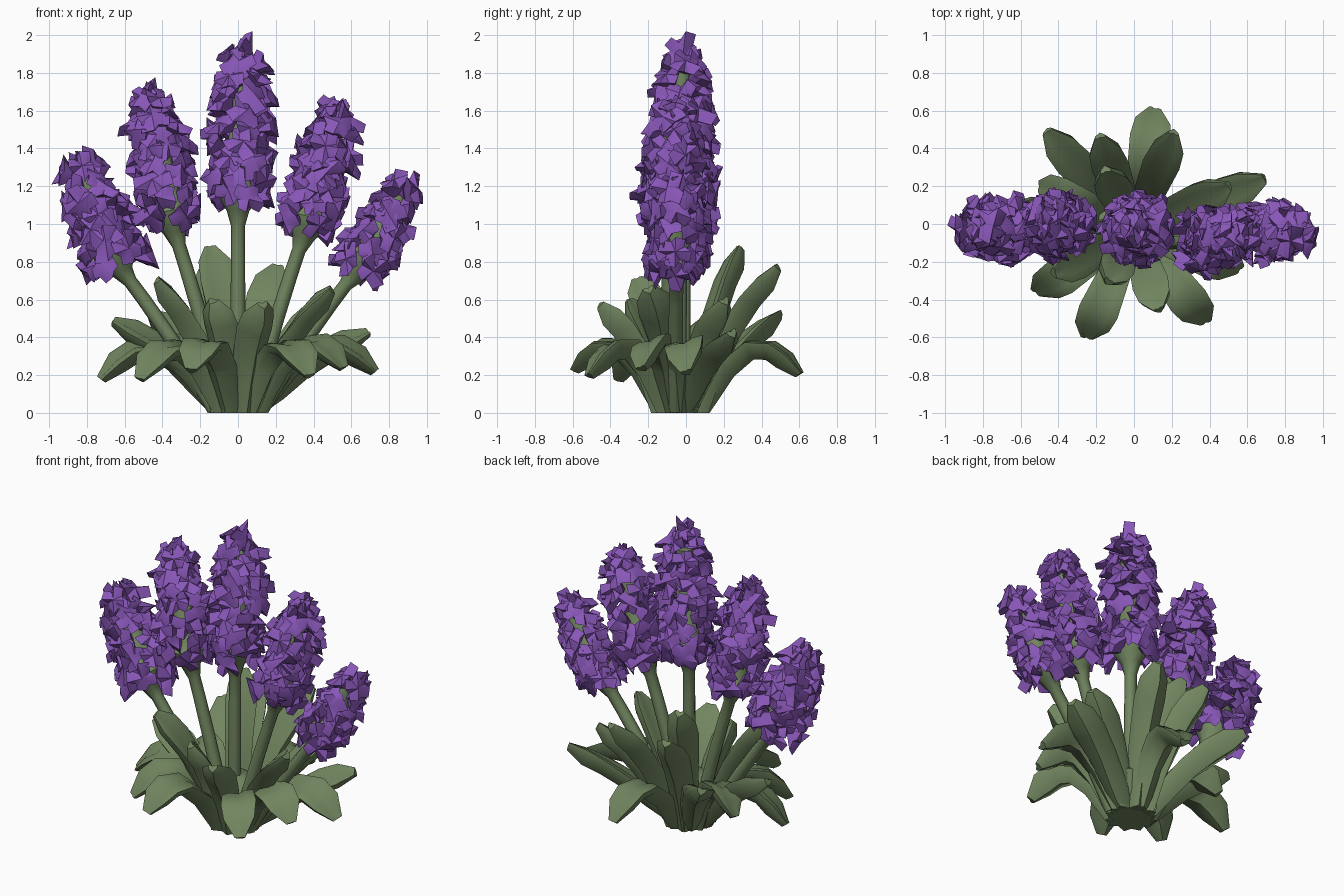
import bpy, bmesh, math, random
from mathutils import Matrix, Vector

random.seed(11)
if "Cube" in bpy.data.objects:
    bpy.data.objects.remove(bpy.data.objects["Cube"])


def material(name, rgb):
    m = bpy.data.materials.new(name)
    m.use_nodes = True
    m.diffuse_color = (*rgb, 1)
    m.node_tree.nodes["Principled BSDF"].inputs["Base Color"].default_value = (*rgb, 1)
    return m


GREEN = material("leaf green", (0.165, 0.235, 0.115))
PURPLE = material("blossom purple", (0.25, 0.095, 0.48))


def finish(bm, name, mat, angle):
    bmesh.ops.recalc_face_normals(bm, faces=bm.faces)
    mesh = bpy.data.meshes.new(name)
    bm.to_mesh(mesh)
    bm.free()
    mesh.materials.append(mat)
    ob = bpy.data.objects.new(name, mesh)
    bpy.context.collection.objects.link(ob)
    bpy.ops.object.select_all(action="DESELECT")
    ob.select_set(True)
    bpy.context.view_layer.objects.active = ob
    bpy.ops.object.shade_smooth_by_angle(angle=math.radians(angle))


def skin(bm, rings):
    """Bridge equal rings of points into a closed tube that stays above ground."""
    loops = [[bm.verts.new((p.x, p.y, max(p.z, 0))) for p in ring] for ring in rings]
    n = len(loops[0])
    for a, b in zip(loops, loops[1:]):
        for i in range(n):
            j = (i + 1) % n
            bm.faces.new((a[i], a[j], b[j], b[i]))
    bm.faces.new(loops[0][::-1])
    bm.faces.new(loops[-1])


def frame(d):
    """Two directions square to d."""
    u = d.cross(Vector((0, 1, 0.01))).normalized()
    return u, d.cross(u).normalized()


def circle(c, d, r, n):
    u, v = frame(d)
    return [c + r * (u * math.cos(a) + v * math.sin(a))
            for a in (math.tau * i / n for i in range(n))]


def bezier(a, b, c, t):
    return a * (1 - t) ** 2 + b * 2 * t * (1 - t) + c * t * t


UP = Vector((0, 0, 1))
CENTRE = Vector((0, -0.03, 0))

# Root crown where all leaves join, wider from side to side
bm = bmesh.new()
skin(bm, [[CENTRE + Vector((rx * math.cos(a), ry * math.sin(a), z))
           for a in (math.tau * i / 12 for i in range(12))]
          for z, rx, ry in ((0, 0.13, 0.11), (0.1, 0.2, 0.15), (0.22, 0.27, 0.19), (0.34, 0.1, 0.08))])
finish(bm, "root_crown", GREEN, 50)

# Leaves: half width along the length, and a keeled cross-section (side, depth)
WIDTHS = ((0, 0.06), (0.25, 0.075), (0.5, 0.088), (0.72, 0.1), (0.87, 0.088), (1, 0.03))
SECTION = ((-1, 0.015), (-0.5, 0.02), (0, 0.005), (0.5, 0.02), (1, 0.015),
           (0.85, -0.03), (0, -0.085), (-0.85, -0.03))


def leaf(name, tip, lift, reach, scale=1.0):
    tip = Vector(tip)
    out = Vector((tip.x, tip.y - CENTRE.y, 0))
    start = CENTRE + out.normalized() * 0.08
    bend = CENTRE + out * reach + UP * lift
    roll = 0.5 * out.x / out.length
    bm = bmesh.new()
    rings = []
    for t, w in WIDTHS:
        p = bezier(start, bend, tip, t)
        d = (bezier(start, bend, tip, t + 0.01) - bezier(start, bend, tip, t - 0.01)).normalized()
        side = Matrix.Rotation(roll * t, 3, d) @ UP.cross(out).normalized()
        normal = d.cross(side).normalized()
        thick = 1.0 if t < 0.95 else 0.45
        rings.append([p + side * s * w * scale + normal * n * thick for s, n in SECTION])
    skin(bm, rings)
    finish(bm, name, GREEN, 50)


ERECT = ((-0.15, 0.28, 0.88), (-0.18, 0.46, 0.76), (0.21, 0.48, 0.78),
         (-0.42, -0.26, 0.71), (0.13, -0.45, 0.58), (0.49, -0.2, 0.66),
         (-0.46, 0.49, 0.53), (0.69, 0.24, 0.43), (0.5, 0.2, 0.6),
         (-0.66, 0.08, 0.49), (-0.13, -0.3, 0.6))
DROOPING = ((0.11, 0.61, 0.21), (-0.25, -0.6, 0.23), (0.38, -0.52, 0.2),
            (-0.52, -0.36, 0.18), (-0.73, -0.02, 0.18), (0.73, 0.0, 0.22),
            (0.56, -0.24, 0.24), (-0.5, 0.2, 0.25))
for i, tip in enumerate(ERECT):
    leaf(f"upright_leaf_{i + 1}", tip, tip[2] * 0.68, 0.42)
for i, tip in enumerate(DROOPING):
    leaf(f"drooping_leaf_{i + 1}", tip, 0.62, 0.56, 1.08)


def floret(bm, c, d, size):
    """Chunky blossom with four uneven blunt petals opening along d."""
    u, v = frame(d)
    turn = random.uniform(0, math.tau)
    rim = []
    for i in range(4):
        reach = size * random.uniform(0.8, 1.2)
        height = size * random.uniform(-0.1, 0.6)
        for step, r, h in ((-0.2, reach, height), (0.22, reach * 0.9, height + size * 0.15),
                           (0.5, size * 0.62, size * 0.2)):
            a = turn + math.tau * (i + step) / 4
            rim.append(bm.verts.new(c + r * (u * math.cos(a) + v * math.sin(a)) + d * h))
    back = bm.verts.new(c - d * size * 0.8)
    front = bm.verts.new(c + d * size * 0.5)
    for a, b in zip(rim, rim[1:] + rim[:1]):
        bm.faces.new((a, b, front))
        bm.faces.new((b, a, back))


def flower(name, base, top, radius):
    base, top = Vector(base), Vector(top)
    axis = (top - base).normalized()
    length = (top - base).length

    # Stem running into a flared cup and on inside the spike
    bm = bmesh.new()
    start = Vector((base.x * 0.2, base.y - 0.01, 0.02))
    bend = start.lerp(base, 0.55) + Vector((base.x * -0.04, 0, 0.02))
    rings = []
    for t in (0, 0.25, 0.5, 0.75, 0.9):
        d = (bezier(start, bend, base, t + 0.05) - bezier(start, bend, base, t)).normalized()
        rings.append(circle(bezier(start, bend, base, t), d, 0.042 - 0.006 * t, 8))
    for h, r in ((-0.01, 0.06), (0.05, 0.1), (0.1, 0.115), (0.15, 0.07), (length * 0.8, 0.05)):
        rings.append(circle(base + axis * h, axis, r, 8))
    skin(bm, rings)
    finish(bm, name + "_stem", GREEN, 50)

    # Staggered rings of florets up the spike
    bm = bmesh.new()
    u, v = frame(axis)
    rows = round(length / 0.1)
    for row in range(rows):
        t = row / (rows - 1)
        spread = radius * (1 - 0.5 * t ** 3)
        count = 6 if t < 0.8 else 4
        for i in range(count):
            a = math.tau * (i + 0.5 * (row % 2)) / count + random.uniform(-0.25, 0.25)
            out = u * math.cos(a) + v * math.sin(a)
            c = base + axis * (length * (0.09 + 0.77 * t) + random.uniform(-0.03, 0.03))
            c += out * spread * random.uniform(0.5, 0.78)
            tilt = -0.1 + 0.8 * t + random.uniform(-0.4, 0.5)
            floret(bm, c, (out + axis * tilt).normalized(), random.uniform(0.08, 0.108))
    floret(bm, top - axis * 0.08, (axis + u * 0.9).normalized(), 0.095)
    floret(bm, top - axis * 0.1, (axis * 0.4 - u).normalized(), 0.095)
    finish(bm, name + "_blossoms", PURPLE, 45)


# Five flower spikes fanned from side to side
flower("outer_right_flower", (-0.62, -0.03, 0.76), (-0.87, -0.02, 1.38), 0.2)
flower("inner_right_flower", (-0.34, -0.01, 0.97), (-0.49, 0.01, 1.76), 0.18)
flower("centre_flower", (0.0, -0.03, 1.08), (0.03, -0.02, 1.99), 0.205)
flower("inner_left_flower", (0.35, -0.09, 0.94), (0.55, -0.07, 1.68), 0.18)
flower("outer_left_flower", (0.62, -0.05, 0.74), (0.92, -0.03, 1.25), 0.165)
